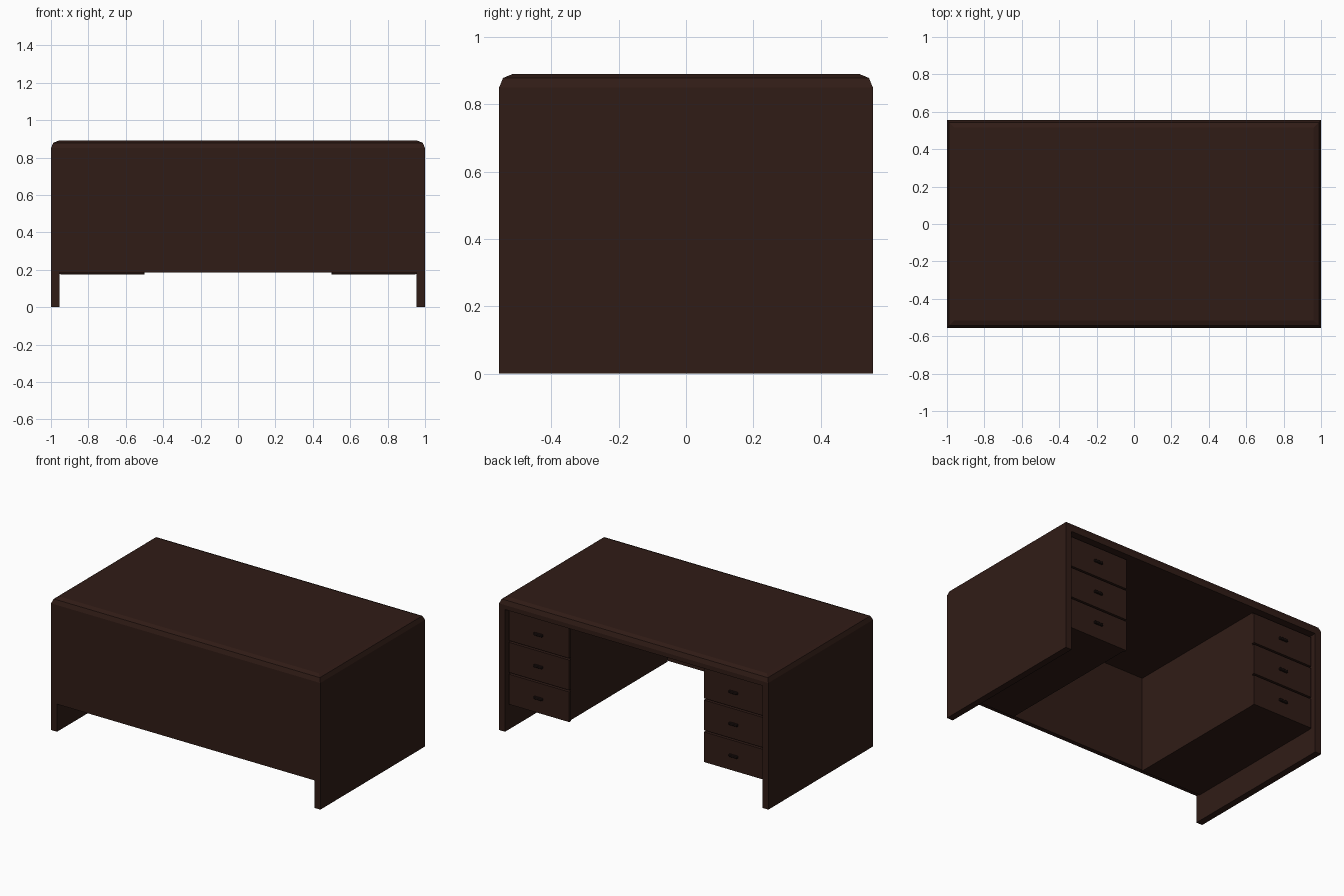
import bpy, bmesh

if "Cube" in bpy.data.objects:
    bpy.data.objects.remove(bpy.data.objects["Cube"])


def material(name, color):
    m = bpy.data.materials.new(name)
    m.diffuse_color = (*color, 1)
    m.use_nodes = True
    m.node_tree.nodes["Principled BSDF"].inputs["Base Color"].default_value = m.diffuse_color
    return m


wood = material("dark_wood", (0.03, 0.0115, 0.008))
metal = material("dark_handle", (0.012, 0.006, 0.005))


def box(name, x, y, z, mat=wood, round_top=0, bevel=0):
    """Box from (min, max) ranges; optionally round the four top edges or all edges."""
    bm = bmesh.new()
    bmesh.ops.create_cube(bm, size=1)
    for v in bm.verts:
        v.co = [r[0] if c < 0 else r[1] for c, r in zip(v.co, (x, y, z))]
    if round_top:
        edges = [e for e in bm.edges if all(v.co.z > z[1] - 1e-4 for v in e.verts)]
        bmesh.ops.bevel(bm, geom=edges, offset=round_top, segments=2,
                        profile=0.5, affect='EDGES')
    if bevel:
        bmesh.ops.bevel(bm, geom=bm.edges[:], offset=bevel, segments=1,
                        profile=0.5, affect='EDGES')
    me = bpy.data.meshes.new(name)
    bm.to_mesh(me)
    bm.free()
    me.materials.append(mat)
    ob = bpy.data.objects.new(name, me)
    bpy.context.collection.objects.link(ob)
    return ob


W, D, H = 1.0, 0.555, 0.89
SLAB = 0.82      # underside of the desktop
FACE = 0.525     # plane of the drawer fronts

# Desktop with rounded upper edges
box("desktop", (-W, W), (-D, D), (SLAB, H), round_top=0.04)

# Closed panel across the front
box("front_panel", (-0.955, 0.955), (-D, -D + 0.03), (0.185, SLAB))

for s, side in ((-1, "left"), (1, "right")):
    def span(a, b):
        return tuple(sorted((s * a, s * b)))

    # Full-depth side panel that carries the desk
    box(f"{side}_side_panel", span(0.955, W), (-D, D), (0, SLAB))
    # Drawer cabinet
    box(f"{side}_cabinet", span(0.505, 0.955), (-D + 0.03, FACE - 0.02), (0.178, SLAB))
    # Drawer fronts and handles
    for i in range(3):
        z = 0.276 + i * 0.214
        box(f"{side}_drawer_front_{i + 1}", span(0.5, 0.948),
            (FACE - 0.02, FACE), (z - 0.101, z + 0.101))
        box(f"{side}_drawer_handle_{i + 1}", span(0.692, 0.757),
            (FACE, FACE + 0.015), (z - 0.009, z + 0.009), metal, bevel=0.004)
